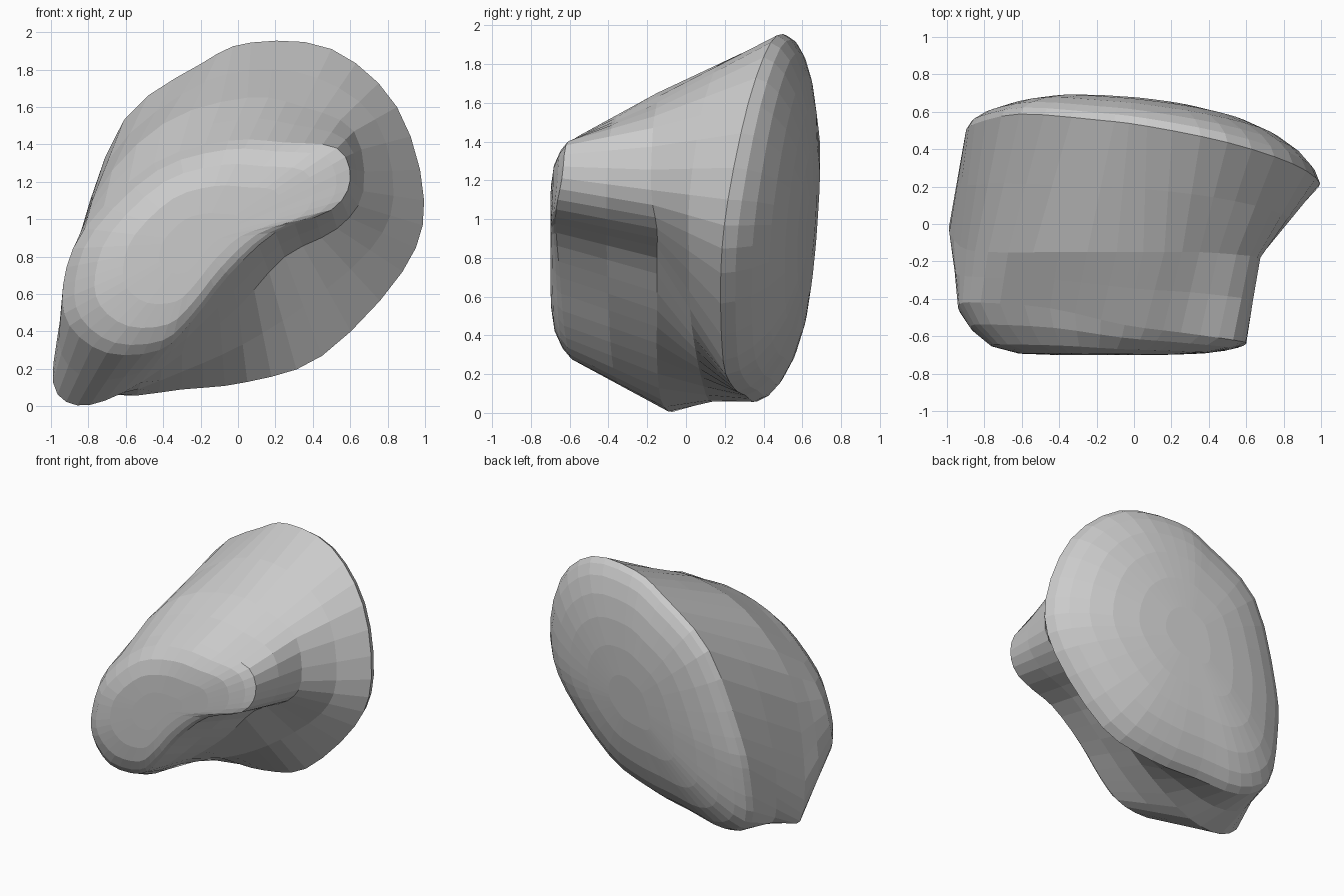
import bpy, bmesh
from mathutils import Vector

if "Cube" in bpy.data.objects:
    bpy.data.objects.remove(bpy.data.objects["Cube"])

SUB = 3  # facets between neighbouring control points


def smooth_loop(pts):
    """Closed Catmull-Rom loop through (x, y, z) points."""
    pts = [Vector(p) for p in pts]
    n, out = len(pts), []
    for i in range(n):
        a, b, c, d = (pts[(i + k) % n] for k in (-1, 0, 1, 2))
        for j in range(SUB):
            t = j / SUB
            out.append(0.5 * (2 * b + (c - a) * t + (2 * a - 5 * b + 4 * c - d) * t * t
                              + (3 * b - a - 3 * c + d) * t ** 3))
    return out


def rim_depth(x, z):
    return 0.235 - 0.19 * x + 0.155 * z


def between(a, b, t=0.5):
    return [p.lerp(q, t) for p, q in zip(a, b)]


# Matching outlines, clockwise from the top: broad rim, waist, front lobe
rim_xz = [(0.07, 1.945), (0.5, 1.91), (0.85, 1.6), (0.995, 1.1), (0.88, 0.72),
          (0.45, 0.27), (0.05, 0.13), (-0.3, 0.09), (-0.65, 0.06), (-0.87, 0.2),
          (-0.9, 0.55), (-0.85, 0.9), (-0.61, 1.53), (-0.2, 1.83)]
rim = smooth_loop([(x, rim_depth(x, z), z) for x, z in rim_xz])
waist = smooth_loop([(0.05, -0.15, 1.65), (0.35, -0.15, 1.6), (0.62, -0.17, 1.47),
                     (0.67, -0.18, 1.15), (0.53, -0.15, 0.95), (0.25, -0.15, 0.8),
                     (0.0, -0.15, 0.53), (-0.3, -0.15, 0.28), (-0.62, -0.13, 0.07),
                     (-0.86, -0.07, 0.005), (-0.99, -0.02, 0.13), (-0.93, -0.12, 0.5),
                     (-0.78, -0.15, 1.1), (-0.4, -0.15, 1.51)])
lobe = smooth_loop([(-0.05, -0.54, 1.42), (0.25, -0.58, 1.41), (0.53, -0.62, 1.38),
                    (0.6, -0.64, 1.21), (0.5, -0.67, 1.05), (0.2, -0.67, 0.93),
                    (-0.05, -0.65, 0.7), (-0.25, -0.63, 0.45), (-0.42, -0.6, 0.3),
                    (-0.7, -0.57, 0.285), (-0.9, -0.5, 0.43), (-0.935, -0.43, 0.65),
                    (-0.82, -0.42, 0.95), (-0.45, -0.45, 1.3)])

rings = []
# Domed back, from its middle out to the rim
for s in (0.2, 0.42, 0.62, 0.78, 0.9, 0.97):
    bulge = 0.265 * (1 - s ** 2.7) ** 0.62
    ring = []
    for p in rim:
        x, z = 0.04 + (p.x - 0.04) * s, 0.98 + (p.z - 0.98) * s
        ring.append(Vector((x, rim_depth(x, z) + bulge * (1 + 0.25 * x - 0.2 * (z - 1)), z)))
    rings.append(ring)
# Sides running forward through the waist to the lobe
rings += [rim, between(rim, waist), waist, between(waist, lobe), lobe]
# Rounded front of the lobe
for s, blend in ((0.91, 0.42), (0.76, 0.8), (0.55, 0.97), (0.28, 1.0)):
    rings.append([Vector((-0.22 + (p.x + 0.22) * s, p.y + (-0.7 - p.y) * blend,
                          0.88 + (p.z - 0.88) * s)) for p in lobe])

# Skin the rings and close both ends
bm = bmesh.new()
loops = [[bm.verts.new(p) for p in ring] for ring in rings]
n = len(loops[0])
for a, b in zip(loops, loops[1:]):
    for i in range(n):
        j = (i + 1) % n
        bm.faces.new((a[i], a[j], b[j], b[i]))
for loop in (loops[0], loops[-1]):
    mid = bm.verts.new(sum((v.co for v in loop), Vector()) / n)
    for i in range(n):
        bm.faces.new((loop[i], loop[(i + 1) % n], mid))
bmesh.ops.recalc_face_normals(bm, faces=bm.faces)

mesh = bpy.data.meshes.new("shell_body")
bm.to_mesh(mesh)
bm.free()
bpy.context.collection.objects.link(bpy.data.objects.new("shell_body", mesh))
